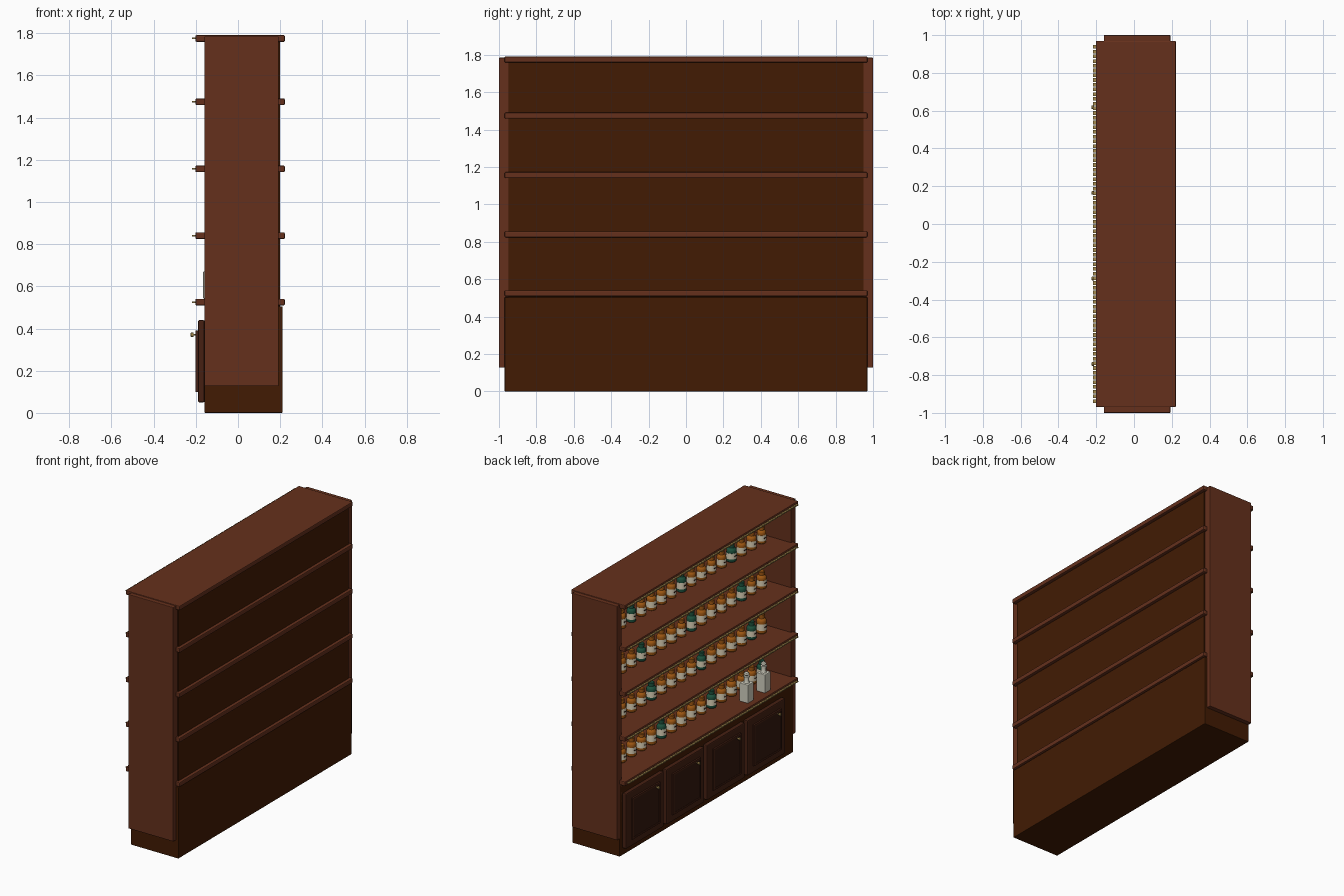
import bpy, bmesh, math, random
from mathutils import Matrix, Vector

if "Cube" in bpy.data.objects:
    bpy.data.objects.remove(bpy.data.objects["Cube"])

random.seed(4)


def lin(c):
    c /= 255
    return c / 12.92 if c <= 0.04045 else ((c + 0.055) / 1.055) ** 2.4


def mat(name, r, g, b):
    m = bpy.data.materials.new(name)
    m.diffuse_color = (lin(r), lin(g), lin(b), 1)
    m.use_nodes = True
    m.node_tree.nodes["Principled BSDF"].inputs["Base Color"].default_value = m.diffuse_color
    return m


RED = mat("red wood", 101, 48, 28)
DARK = mat("dark wood", 66, 27, 3)
DOOR = mat("door wood", 70, 32, 18)
PANEL = mat("panel wood", 52, 24, 13)
GOLD = mat("old gold", 165, 138, 78)
AMBER = mat("amber glass", 156, 86, 18)
GREEN = mat("green glass", 28, 80, 60)
LABEL = mat("cream label", 226, 215, 188)
WHITE = mat("pale ceramic", 212, 210, 194)


def add(name, bm, mats, loc=(0, 0, 0)):
    me = bpy.data.meshes.new(name)
    bm.to_mesh(me)
    bm.free()
    for m in mats:
        me.materials.append(m)
    return place(name, me, loc)


def place(name, me, loc, scale=(1, 1, 1)):
    ob = bpy.data.objects.new(name, me)
    ob.location, ob.scale = loc, scale
    bpy.context.collection.objects.link(ob)
    return ob


def box(name, lo, hi, m, bevel=0.0):
    lo, hi = Vector(lo), Vector(hi)
    bm = bmesh.new()
    bmesh.ops.create_cube(bm, size=1)
    bmesh.ops.scale(bm, vec=hi - lo, verts=bm.verts)
    if bevel:
        bmesh.ops.bevel(bm, geom=bm.edges[:], offset=bevel, segments=2,
                        profile=0.5, affect='EDGES')
    return add(name, bm, [m], (lo + hi) / 2)


def lathe(name, profile, mats, steps=14, band=None):
    """Spin (radius, z) points round z; faces inside the band get material 1."""
    bm = bmesh.new()
    vs = [bm.verts.new((r, 0, z)) for r, z in profile]
    es = [bm.edges.new(p) for p in zip(vs, vs[1:])]
    bmesh.ops.spin(bm, geom=vs + es, cent=(0, 0, 0), axis=(0, 0, 1),
                   angle=2 * math.pi, steps=steps)
    bmesh.ops.remove_doubles(bm, verts=bm.verts, dist=1e-5)
    bmesh.ops.recalc_face_normals(bm, faces=bm.faces)
    for f in bm.faces:
        f.smooth = abs(f.normal.z) < 0.8
        z = f.calc_center_median().z
        if band and band[0] < z < band[1]:
            f.material_index = 1
    me = bpy.data.meshes.new(name)
    bm.to_mesh(me)
    bm.free()
    for m in mats:
        me.materials.append(m)
    me.set_sharp_from_angle(angle=math.radians(35))
    return me


# carcass: base cabinet, sides and back
box("base_cabinet", (-0.16, -0.97, 0), (0.212, 0.97, 0.505), DARK, 0.004)
box("back_panel", (0.18, -0.95, 0.5), (0.2, 0.95, 1.78), DARK)
for side, s in (("left", 1), ("right", -1)):
    y0, y1 = sorted((s * 0.948, s * 1.0))
    box(side + "_side", (-0.16, y0, 0.127), (0.193, y1, 1.785), RED, 0.004)

# shelves with a dashed gold trim along the front edge
for i, z in enumerate((0.525, 0.84, 1.157, 1.475, 1.775)):
    box(f"shelf_{i}", (-0.202, -0.97, z - 0.016), (0.222, 0.97, z + 0.016), RED, 0.006)
    bm = bmesh.new()
    for k in range(76):
        bmesh.ops.create_cube(bm, size=1, matrix=Matrix.Translation((-0.2095, -0.9375 + k * 0.025, z))
                              @ Matrix.Diagonal((0.015, 0.019, 0.007, 1)))
    add(f"shelf_trim_{i}", bm, [GOLD])

# four cupboard doors with raised panels and knobs
knob = lathe("knob", [(0, 0), (0.004, 0), (0.004, 0.01), (0.01, 0.012),
                      (0.01, 0.022), (0.007, 0.025), (0, 0.025)], [GOLD], 12)
for i in range(4):
    y = 0.728 - 0.453 * i
    box(f"door_{i}", (-0.19, y - 0.212, 0.05), (-0.158, y + 0.212, 0.44), DOOR, 0.007)
    # moulding strips round the panel
    for name, a, b in (("top", (y - 0.155, 0.378), (y + 0.155, 0.39)),
                       ("bottom", (y - 0.155, 0.1), (y + 0.155, 0.112)),
                       ("near", (y + 0.143, 0.112), (y + 0.155, 0.378)),
                       ("far", (y - 0.155, 0.112), (y - 0.143, 0.378))):
        box(f"door_moulding_{name}_{i}", (-0.201, *a), (-0.188, *b), DOOR)
    box(f"door_panel_{i}", (-0.199, y - 0.143, 0.112), (-0.188, y + 0.143, 0.378), PANEL)
    ob = place(f"door_knob_{i}", knob, (-0.2, y - 0.11, 0.37))
    ob.rotation_euler = (0, -math.pi / 2, 0)

# rows of medicine bottles, every fifth one green
PROFILE = [(0, 0), (0.029, 0), (0.032, 0.004), (0.032, 0.02), (0.0328, 0.02),
           (0.0328, 0.06), (0.032, 0.06), (0.032, 0.074), (0.028, 0.083),
           (0.017, 0.09), (0.016, 0.096), (0.02, 0.097), (0.02, 0.114),
           (0.017, 0.117), (0, 0.117)]
glass = [lathe(n, PROFILE, [m, LABEL], band=(0.0201, 0.0599))
         for n, m in (("amber_bottle", AMBER), ("green_bottle", GREEN))]
for row, z in enumerate((0.541, 0.856, 1.173, 1.491)):
    for i in range(16):
        s = random.uniform(0.95, 1.06)
        h = random.uniform(0.98, 1.15)
        place(f"bottle_{row}_{i}", glass[i % 5 == row], (0, -0.845 + 0.112 * i, z), (s, s, h))
        # small dark plate in the middle of each label
        w = 0.0335 * s
        box(f"label_mark_{row}_{i}", (-w, -0.857 + 0.112 * i, z + 0.037 * h),
            (-w + 0.006, -0.833 + 0.112 * i, z + 0.043 * h), PANEL)

# two square stoppered jars on the counter
for i, y in enumerate((-0.49, -0.68)):
    x, z = -0.132, 0.541
    box(f"square_jar_{i}", (x - 0.033, y - 0.033, z), (x + 0.033, y + 0.033, z + 0.13), WHITE, 0.004)
    top = lathe("jar_stopper", [(0.02, 0), (0.016, 0.01), (0.016, 0.038), (0.021, 0.04),
                                (0.021, 0.048), (0.014, 0.052), (0.019, 0.06),
                                (0.014, 0.071), (0, 0.073)], [WHITE], 12)
    place(f"jar_stopper_{i}", top, (x, y, z + 0.129))
